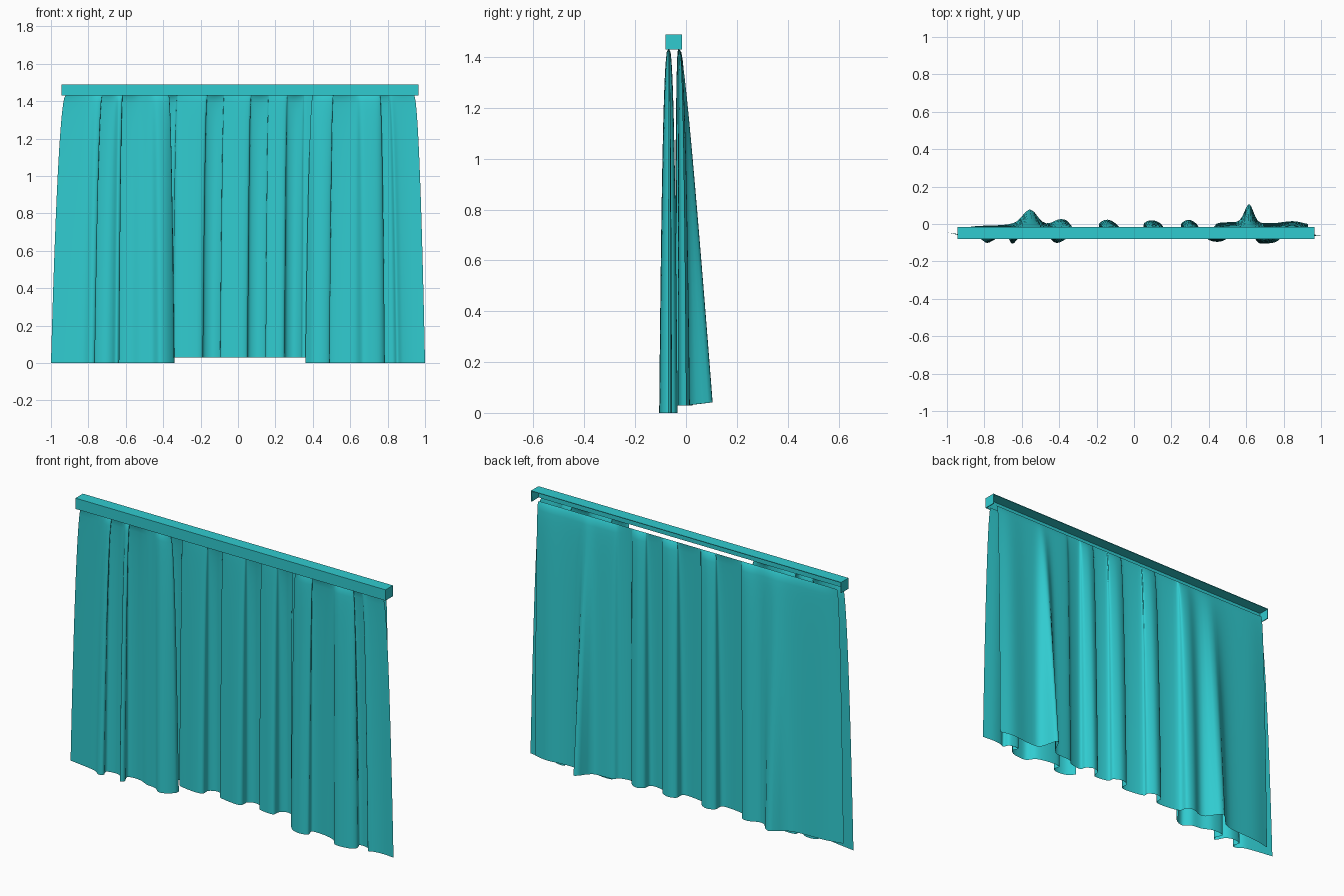
import bpy, bmesh, math
from mathutils import Vector

if "Cube" in bpy.data.objects:
    bpy.data.objects.remove(bpy.data.objects["Cube"])

teal = bpy.data.materials.new("teal_fabric")
teal.diffuse_color = (0.03, 0.6, 0.63, 1)
teal.use_nodes = True
teal.node_tree.nodes["Principled BSDF"].inputs["Base Color"].default_value = teal.diffuse_color


def make_object(name, bm):
    mesh = bpy.data.meshes.new(name)
    bm.to_mesh(mesh)
    bm.free()
    mesh.materials.append(teal)
    ob = bpy.data.objects.new(name, mesh)
    bpy.context.collection.objects.link(ob)
    return ob


def spline(points, steps):
    """Catmull-Rom curve through the hem points."""
    p = [Vector(q) for q in points]
    p = [2 * p[0] - p[1]] + p + [2 * p[-1] - p[-2]]
    out = []
    for i in range(1, len(p) - 2):
        a, b, c, d = p[i - 1:i + 3]
        for k in range(steps):
            t = k / steps
            out.append(0.5 * (2 * b + (c - a) * t + (2 * a - 5 * b + 4 * c - d) * t * t
                              + (3 * b - a - 3 * c + d) * t ** 3))
    return out + [p[-2]]


def curtain(name, hem, top_x, top_y, hem_z, flares=()):
    """Sheet gathered flat at the rail, opening into the folded hem line."""
    bm = bmesh.new()
    line = spline(hem, 5)
    x0, x1 = hem[0][0], hem[-1][0]
    rows, rows_n = [], 20
    for r in range(rows_n + 1):
        t = (r / rows_n) ** 1.5
        spread, depth = t ** 0.5, t ** 0.35
        row = []
        for q in line:
            tx = top_x[0] + (q.x - x0) / (x1 - x0) * (top_x[1] - top_x[0])
            flare = sum(h * math.exp(-((q.x - c) / w) ** 2) for c, h, w in flares)
            x = tx + (q.x - tx) * spread
            y = top_y + (q.y - top_y) * depth + flare * t
            z = 1.435 + (hem_z + 0.12 * flare - 1.435) * t
            row.append(bm.verts.new((x, y, z)))
        rows.append(row)
    for a, b in zip(rows, rows[1:]):
        for i in range(len(a) - 1):
            bm.faces.new((a[i], b[i], b[i + 1], a[i + 1]))
    for f in bm.faces:
        f.smooth = True
    return make_object(name, bm)


# Front curtains, hem outlines as seen from above
left_hem = [(-1, -.045), (-.9, -.06), (-.83, -.075), (-.79, -.1), (-.765, -.09), (-.775, -.05),
            (-.72, -.04), (-.68, -.06), (-.655, -.104), (-.635, -.09), (-.65, -.04), (-.58, -.035),
            (-.52, -.06), (-.46, -.07), (-.42, -.1), (-.38, -.09), (-.345, -.06), (-.34, -.035)]
right_hem = [(.36, -.05), (.4, -.085), (.45, -.095), (.49, -.08), (.485, -.04), (.56, -.04),
             (.63, -.06), (.665, -.1), (.71, -.104), (.76, -.095), (.785, -.07), (.775, -.035),
             (.83, -.04), (.85, -.07), (.88, -.06), (.93, -.055), (1, -.06)]
curtain("left_curtain", left_hem, (-.92, -.37), -.068, 0)
curtain("right_curtain", right_hem, (.40, .94), -.068, 0)

# Full-width back curtain with two flaring folds
back_hem = [(-.95, -.03), (-.85, -.012), (-.7, -.005), (-.58, .01), (-.47, 0), (-.4, .025),
            (-.355, .015), (-.335, -.03), (-.2, -.045), (-.185, .005), (-.14, .023), (-.095, 0),
            (-.085, -.03), (.04, -.045), (.055, .005), (.1, .02), (.145, 0), (.155, -.03),
            (.24, -.04), (.255, .005), (.295, .022), (.335, 0), (.35, -.03), (.42, -.02),
            (.45, .005), (.53, .01), (.61, .01), (.66, .005), (.75, .005), (.85, .015), (.93, 0)]
curtain("back_curtain", back_hem, (-.91, .93), -.03, .03,
        flares=((-.555, .07, .05), (.615, .097, .033)))

# Pelmet rail: thin box open at the back and underneath
bm = bmesh.new()
bmesh.ops.create_cube(bm, size=1)
bm.normal_update()
bmesh.ops.delete(bm, geom=[f for f in bm.faces if f.normal.y > .5 or f.normal.z < -.5],
                 context='FACES')
for v in bm.verts:
    v.co = (.01 + v.co.x * 1.91, -.0475 + v.co.y * .065, 1.459 + v.co.z * .06)
rail = make_object("pelmet_rail", bm)
solid = rail.modifiers.new("thickness", 'SOLIDIFY')
solid.thickness = .005
solid.offset = -1
